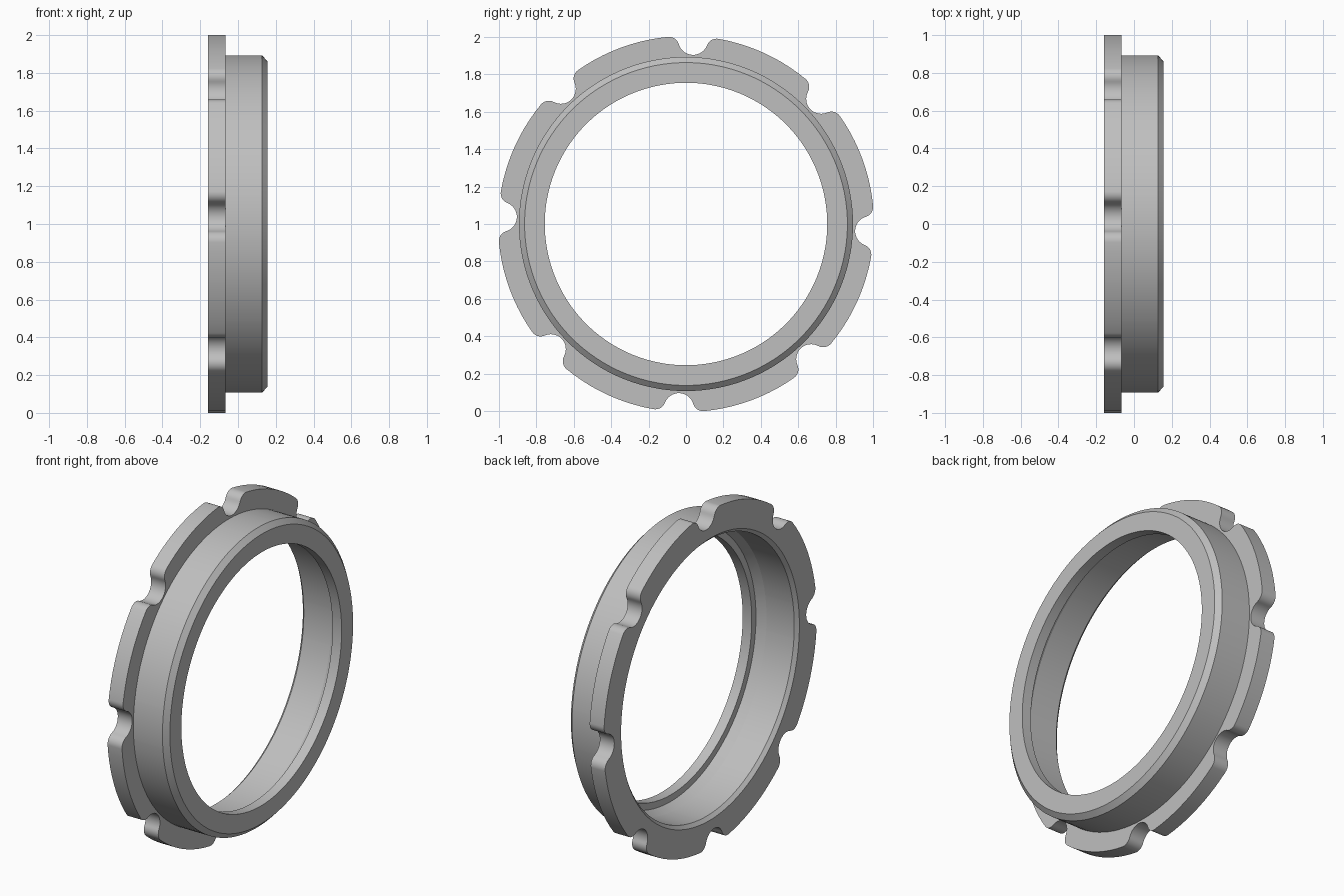
import bpy
import bmesh
from math import sin, cos, atan2, acos, hypot, pi, radians

cube = bpy.data.objects.get("Cube")
if cube:
    bpy.data.objects.remove(cube, do_unlink=True)

RIM = 1.005          # flange outer radius
NOTCHES = 8
TURN = radians(-2.2)  # rotation of the notch pattern
HUB, NOTCH_R, FILLET = 0.985, 0.08, 0.055  # notch centre distance and arc radii


def notch_half():
    """Polar points (angle, radius) of half a notch, from its floor to the rim."""
    fc = RIM - FILLET
    reach = NOTCH_R + FILLET
    a = acos((HUB**2 + fc**2 - reach**2) / (2 * HUB * fc))
    fx, fy = fc * sin(a), fc * cos(a)
    tip = atan2(fx, HUB - fy)          # where the concave arc meets the fillet
    pts = []
    for i in range(11):
        t = tip * i / 10
        pts.append((NOTCH_R * sin(t), HUB - NOTCH_R * cos(t)))
    start, end = pi - tip, pi / 2 - a   # fillet sweep, measured from +x
    start = atan2(HUB - fy, -fx)
    for i in range(1, 9):
        t = start + (end - start) * i / 8
        pts.append((fx + FILLET * cos(t), fy + FILLET * sin(t)))
    return [(atan2(x, y), hypot(x, y)) for x, y in pts]


# Outline of the notched flange
half = notch_half()
edge = half[-1][0]
pitch = 2 * pi / NOTCHES
rim_arc = [(edge + (pitch - 2 * edge) * i / 10, RIM) for i in range(1, 10)]
sector = [(-a, r) for a, r in reversed(half[1:])] + half + rim_arc
outline = [(a + TURN + k * pitch, r) for k in range(NOTCHES) for a, r in sector]

# Cross-section (x, radius); None follows the notched outline
section = [(-0.16, None), (-0.065, None), (-0.065, 0.893), (0.127, 0.893),
           (0.155, 0.863), (0.155, 0.755), (0.095, 0.755), (0.095, 0.795),
           (0.043, 0.82), (-0.14, 0.82), (-0.16, 0.84)]

# Sweep the section round the x axis
bm = bmesh.new()
rings = []
for a, r_out in outline:
    ring = []
    for x, r in section:
        r = r_out if r is None else r
        ring.append(bm.verts.new((x, r * cos(a), 1 + r * sin(a))))
    rings.append(ring)
n = len(section)
for k, ring in enumerate(rings):
    nxt = rings[(k + 1) % len(rings)]
    for j in range(n):
        m = (j + 1) % n
        bm.faces.new((ring[j], ring[m], nxt[m], nxt[j]))
bmesh.ops.recalc_face_normals(bm, faces=bm.faces)

mesh = bpy.data.meshes.new("notched_lock_ring")
bm.to_mesh(mesh)
bm.free()
ring_obj = bpy.data.objects.new("notched_lock_ring", mesh)
bpy.context.collection.objects.link(ring_obj)

# Plain grey metal
grey = bpy.data.materials.new("plain_grey")
grey.use_nodes = True
colour = (0.52, 0.52, 0.52, 1)
grey.diffuse_color = colour
grey.node_tree.nodes["Principled BSDF"].inputs["Base Color"].default_value = colour
mesh.materials.append(grey)

bpy.ops.object.select_all(action="DESELECT")
ring_obj.select_set(True)
bpy.context.view_layer.objects.active = ring_obj
bpy.ops.object.shade_smooth_by_angle(angle=radians(25))
